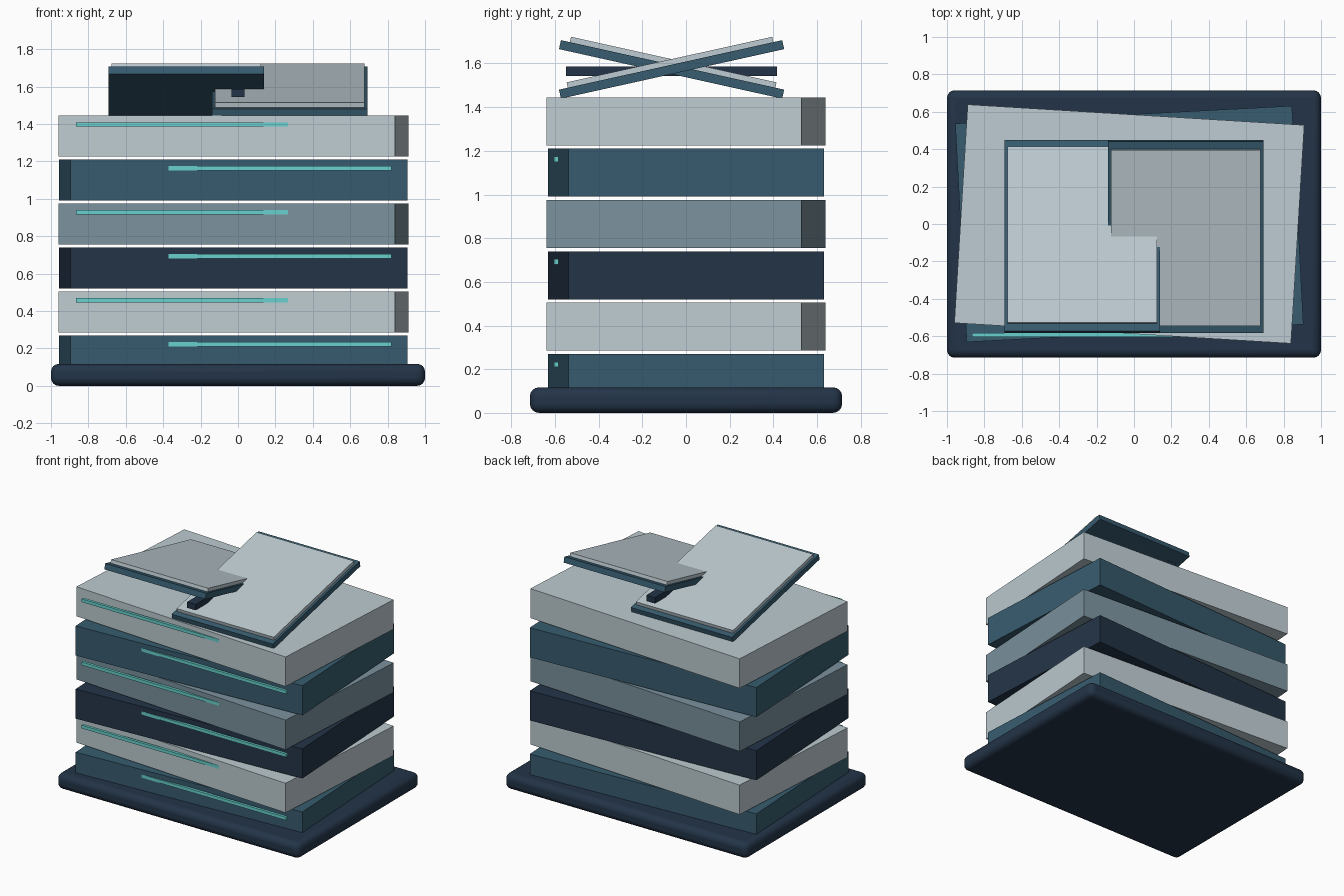
import bpy
import math
from mathutils import Matrix, Vector

default = bpy.data.objects.get("Cube")
if default:
    bpy.data.objects.remove(default, do_unlink=True)


def material(name, rgb):
    """Flat material from 8-bit display values, stored as linear."""
    linear = [((c / 255 + 0.055) / 1.055) ** 2.4 for c in rgb] + [1.0]
    mat = bpy.data.materials.new(name)
    mat.use_nodes = True
    mat.diffuse_color = linear
    bsdf = mat.node_tree.nodes["Principled BSDF"]
    bsdf.inputs["Base Color"].default_value = linear
    bsdf.inputs["Roughness"].default_value = 0.8
    return mat


navy = material("navy", (35, 52, 72))
teal = material("deep teal", (55, 92, 111))
slate = material("slate blue", (123, 146, 158))
pale = material("pale grey", (190, 204, 210))
cyan = material("bright cyan", (104, 208, 204))


def box(name, size, center, mat, rotation=(0, 0, 0)):
    bpy.ops.mesh.primitive_cube_add(size=1, location=center, rotation=rotation)
    obj = bpy.context.object
    obj.name = name
    obj.data.transform(Matrix.Diagonal((*size, 1)))
    obj.data.materials.append(mat)
    return obj


# Rounded plinth
plinth = box("plinth", (2.0, 1.43, 0.117), (0, 0, 0.0585), navy)
bevel = plinth.modifiers.new("rounding", "BEVEL")
bevel.width = 0.042
bevel.segments = 4
bpy.ops.object.shade_smooth_by_angle(angle=math.radians(40))

# Stack of slabs, twisted alternately, each with a straight front strip
for i, mat in enumerate([teal, pale, navy, slate, teal, pale]):
    z = 0.16 + 0.235 * i
    twist = math.radians(3.0 if i % 2 == 0 else -3.5)
    box(f"slab_{i + 1}", (1.803, 1.17, 0.22), (-0.025, 0, z), mat, (0, 0, twist))
    box(f"front_strip_{i + 1}", (1.685, 0.02, 0.024), (-0.0225, -0.594, z + 0.062), cyan)

# Two crossed panels, each a cover with a sheet on top
pivot = Vector((0, -0.066, 1.573))
for side, x in (("right", -0.277), ("left", 0.277)):
    tilt = math.copysign(math.radians(12.5), x)
    center = pivot + Vector((x, 0, 0))
    normal = Matrix.Rotation(tilt, 3, "X") @ Vector((0, 0, 1))
    box(f"{side}_cover", (0.832, 1.047, 0.042), center, teal, (tilt, 0, 0))
    box(f"{side}_sheet", (0.80, 0.964, 0.025), center + normal * 0.0335, pale, (tilt, 0, 0))

# Spine bar through the crossing
box("spine_bar", (0.07, 0.965, 0.044), (0, -0.066, 1.565), navy)
